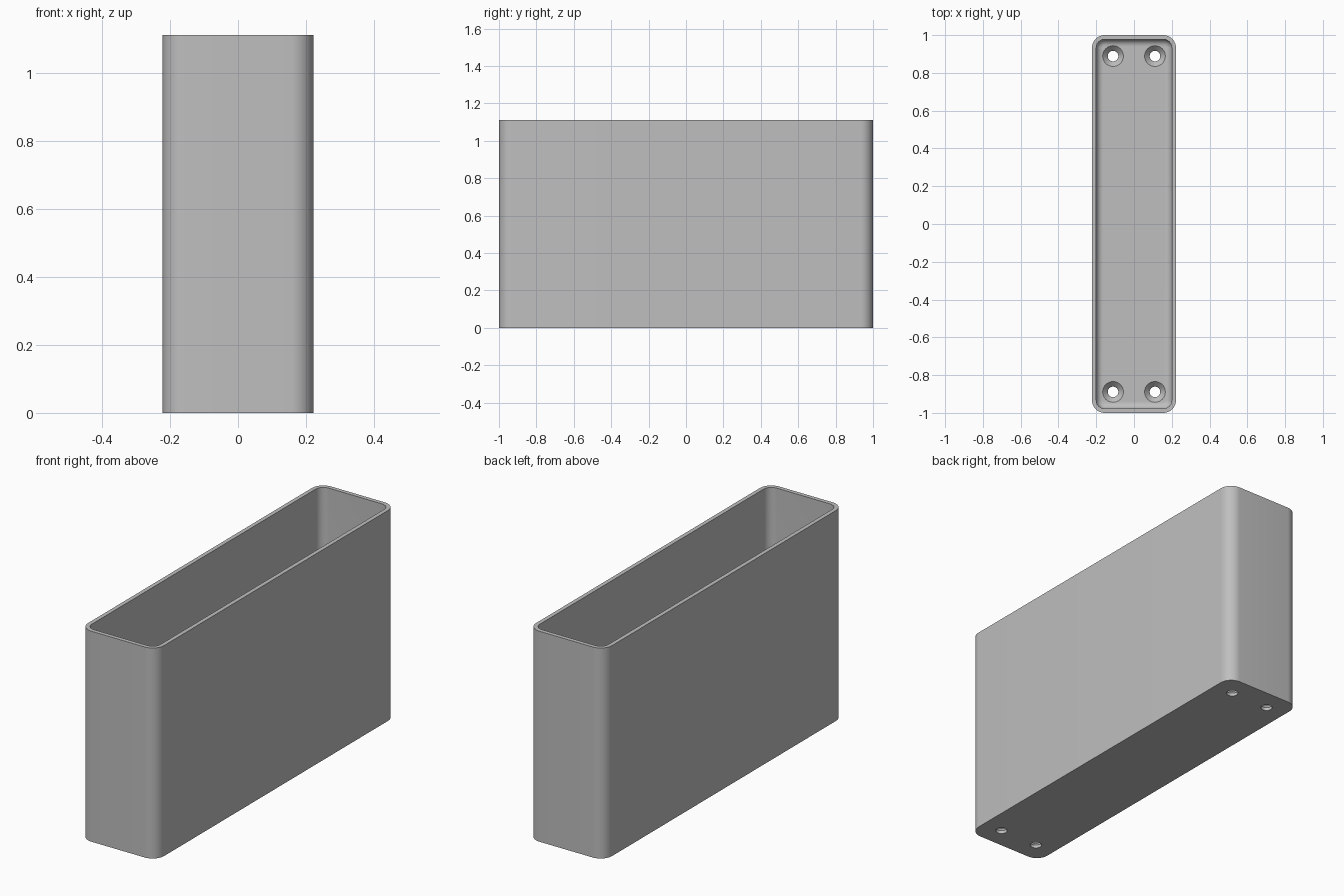
import bpy, bmesh, math

if "Cube" in bpy.data.objects:
    bpy.data.objects.remove(bpy.data.objects["Cube"])

HALF_X, HALF_Y, HEIGHT = 0.222, 1.0, 1.111
CORNER, WALL, FLOOR, FILLET = 0.067, 0.022, 0.044, 0.036

grey = bpy.data.materials.new("plain grey")
grey.use_nodes = True
colour = (0.52, 0.52, 0.52, 1)
grey.diffuse_color = colour
grey.node_tree.nodes["Principled BSDF"].inputs["Base Color"].default_value = colour


def rounded_ring(inset, z, steps=12):
    """Rounded rectangle outline, moved inward by inset."""
    r = CORNER - inset
    points = []
    for i, (sx, sy) in enumerate([(1, 1), (-1, 1), (-1, -1), (1, -1)]):
        for k in range(steps + 1):
            a = math.pi / 2 * (i + k / steps)
            points.append((sx * (HALF_X - CORNER) + r * math.cos(a),
                           sy * (HALF_Y - CORNER) + r * math.sin(a), z))
    return points


def circle_ring(x, y, r, z, steps=32):
    return [(x + r * math.cos(math.tau * k / steps),
             y + r * math.sin(math.tau * k / steps), z) for k in range(steps)]


def loft(name, groups):
    """Closed solids, each skinned through its rings and capped at both ends."""
    bm = bmesh.new()
    for rings in groups:
        loops = [[bm.verts.new(p) for p in ring] for ring in rings]
        n = len(loops[0])
        for a, b in zip(loops, loops[1:]):
            for k in range(n):
                m = (k + 1) % n
                bm.faces.new((a[k], a[m], b[m], b[k]))
        bm.faces.new(loops[0][::-1])
        bm.faces.new(loops[-1])
    bmesh.ops.recalc_face_normals(bm, faces=bm.faces)
    mesh = bpy.data.meshes.new(name)
    bm.to_mesh(mesh)
    bm.free()
    mesh.materials.append(grey)
    obj = bpy.data.objects.new(name, mesh)
    bpy.context.collection.objects.link(obj)
    return obj


# Open box: outer wall, rim, inner wall, then a fillet down to the floor
rings = [rounded_ring(0, 0), rounded_ring(0, HEIGHT), rounded_ring(WALL, HEIGHT)]
for k in range(9):
    a = math.pi / 2 * k / 8
    rings.append(rounded_ring(WALL + FILLET * (1 - math.cos(a)),
                              FLOOR + FILLET * (1 - math.sin(a))))
box = loft("open_box", [rings])

# Four countersunk screw holes through the floor
hole_profile = [(0.028, -0.05), (0.028, 0.016), (0.055, FLOOR), (0.055, 0.12)]
cutter = loft("screw_hole_cutter",
              [[circle_ring(x, y, r, z) for r, z in hole_profile]
               for x in (-0.111, 0.111) for y in (-0.889, 0.889)])
cutter.hide_render = True

cut = box.modifiers.new("screw_holes", "BOOLEAN")
cut.operation = "DIFFERENCE"
cut.solver = "EXACT"
cut.object = cutter
bpy.context.view_layer.objects.active = box
box.select_set(True)
bpy.ops.object.modifier_apply(modifier=cut.name)
bpy.data.objects.remove(cutter)

bpy.ops.object.shade_smooth_by_angle(angle=math.radians(30))
